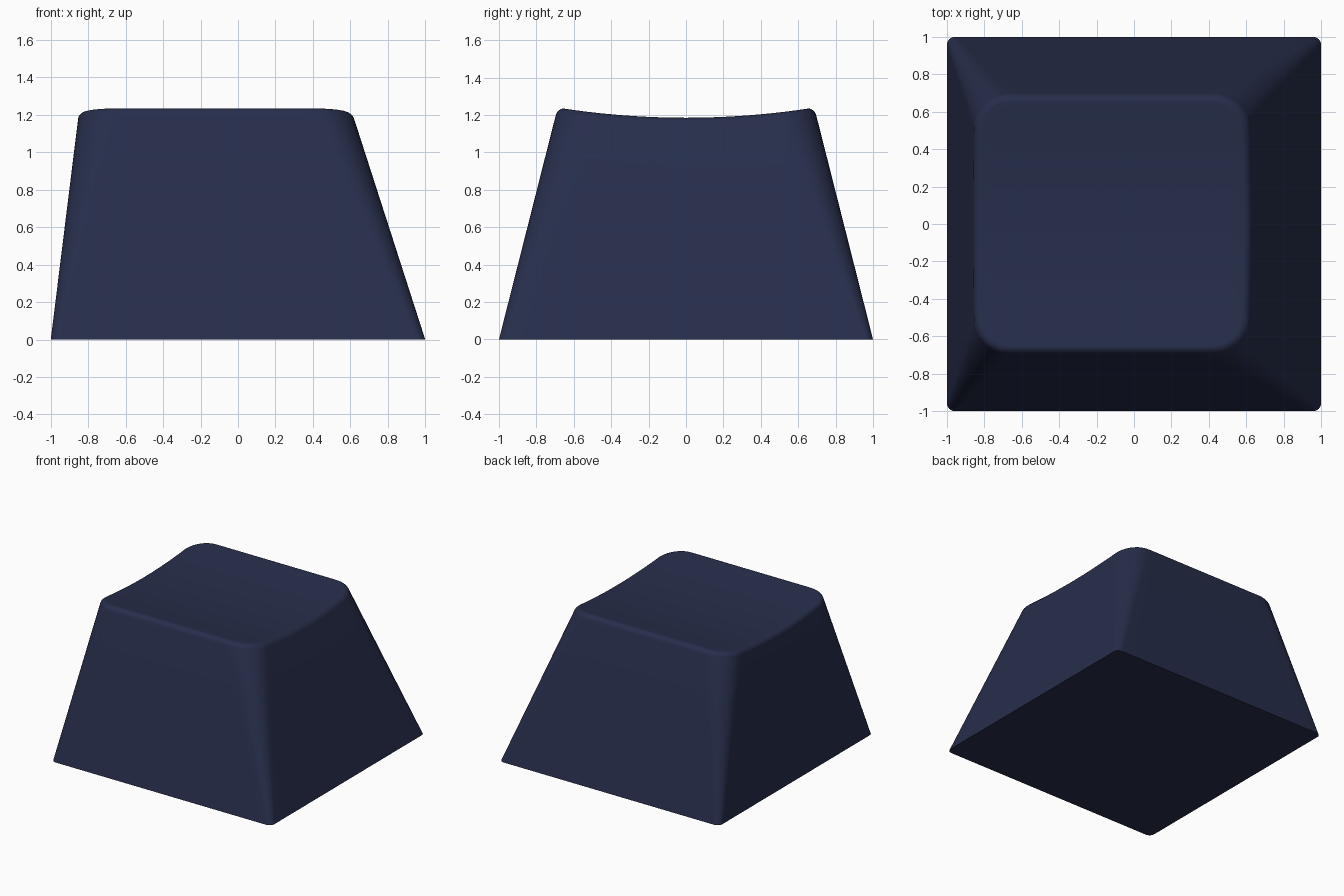
import bpy, bmesh, math

if "Cube" in bpy.data.objects:
    bpy.data.objects.remove(bpy.data.objects["Cube"])

TOP = 1.235          # rim height
BEVEL = 0.035        # rounding of the top rim
SEG, EDGE = 10, 16   # steps per corner arc and per straight edge


def dish(y):
    # scooped top surface, constant along x
    return min(TOP, 1.185 + 0.05 * (y / 0.66) ** 2)


def lerp(a, b, t):
    return a + (b - a) * t


def outline(t, inset=0.0):
    # rounded rectangle of the tapered body at fraction t of the height
    x0, x1 = lerp(-1, -0.847, t) + inset, lerp(1, 0.602, t) - inset
    y1 = lerp(1, 0.687, t) - inset
    r = max(lerp(0.045, 0.19, t) - inset, 0.01)
    pts = []
    for cx, cy, a in ((x1 - r, y1 - r, 0), (x0 + r, y1 - r, 90),
                      (x0 + r, -y1 + r, 180), (x1 - r, -y1 + r, 270)):
        for i in range(SEG + 1):
            ang = math.radians(a + 90 * i / SEG)
            pts.append((cx + r * math.cos(ang), cy + r * math.sin(ang)))
    # subdivide the straight runs so they can follow the dish
    out = []
    for i, p in enumerate(pts):
        out.append(p)
        if i % (SEG + 1) == SEG:
            q = pts[(i + 1) % len(pts)]
            out += [(lerp(p[0], q[0], k / EDGE), lerp(p[1], q[1], k / EDGE))
                    for k in range(1, EDGE)]
    return out


N = len(outline(0))


def ring(frac, drop=0.0, inset=0.0):
    # each point sits at frac of the local dish height; walls stay planar
    pts = []
    for i in range(N):
        t = frac
        for _ in range(4):
            x, y = outline(t, inset)[i]
            z = frac * (dish(y) - drop)
            t = z / TOP
        pts.append((x, y, z))
    return pts


# walls, rounded rim, then dished top
rings = [ring(f, BEVEL) for f in (0, 0.33, 0.67, 1)]
for k in range(1, 7):
    a = math.pi / 2 * k / 6
    rings.append(ring(1, BEVEL * (1 - math.sin(a)), BEVEL * (1 - math.cos(a))))
rim, cx = rings[-1], (-0.847 + 0.602) / 2
for s in [1 - k / 12 for k in range(1, 12)]:
    rings.append([(cx + (x - cx) * s, y * s, dish(y * s)) for x, y, z in rim])

bm = bmesh.new()
loops = [[bm.verts.new(p) for p in r] for r in rings]
for a, b in zip(loops, loops[1:]):
    for i in range(N):
        j = (i + 1) % N
        bm.faces.new((a[i], a[j], b[j], b[i]))
center = bm.verts.new((cx, 0, dish(0)))
for i in range(N):
    bm.faces.new((loops[-1][i], loops[-1][(i + 1) % N], center))
bm.faces.new(loops[0][::-1])    # flat underside
bmesh.ops.recalc_face_normals(bm, faces=bm.faces)

mesh = bpy.data.meshes.new("keycap")
bm.to_mesh(mesh)
bm.free()
keycap = bpy.data.objects.new("keycap", mesh)
bpy.context.collection.objects.link(keycap)

navy = bpy.data.materials.new("navy_plastic")
navy.diffuse_color = (0.02, 0.027, 0.07, 1)
navy.use_nodes = True
navy.node_tree.nodes["Principled BSDF"].inputs["Base Color"].default_value = navy.diffuse_color
mesh.materials.append(navy)

bpy.context.view_layer.objects.active = keycap
keycap.select_set(True)
bpy.ops.object.shade_smooth_by_angle(angle=math.radians(40))
